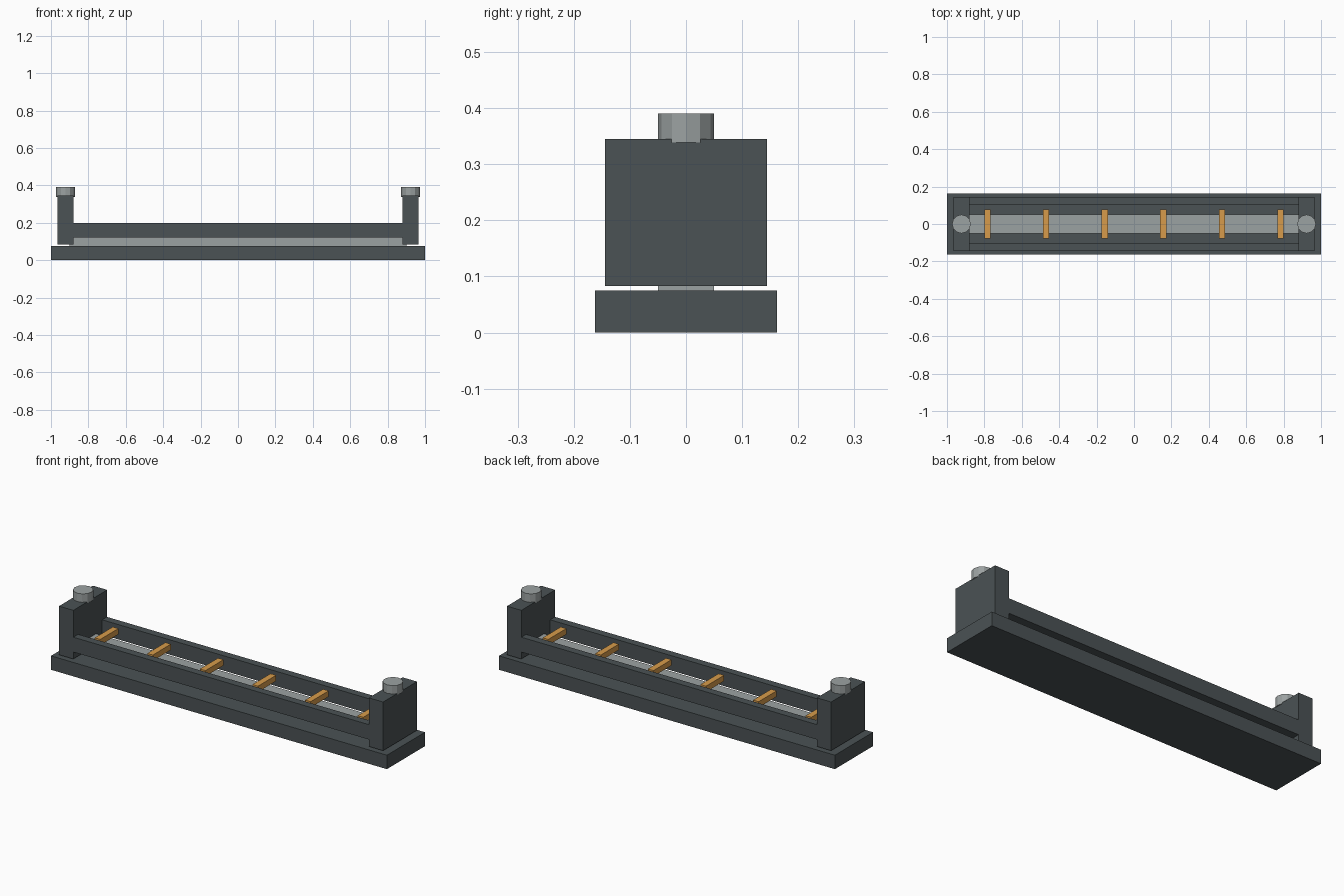
import bpy, bmesh
from mathutils import Matrix

if "Cube" in bpy.data.objects:
    bpy.data.objects.remove(bpy.data.objects["Cube"])


def material(name, color):
    m = bpy.data.materials.new(name)
    m.diffuse_color = (*color, 1)
    m.use_nodes = True
    m.node_tree.nodes["Principled BSDF"].inputs["Base Color"].default_value = m.diffuse_color
    return m


DARK = material("dark_casing", (0.07, 0.085, 0.09))
STEEL = material("steel", (0.33, 0.36, 0.36))
ORANGE = material("amber", (0.68, 0.33, 0.07))


def finish(name, bm, mat):
    mesh = bpy.data.meshes.new(name)
    bm.to_mesh(mesh)
    bm.free()
    mesh.materials.append(mat)
    obj = bpy.data.objects.new(name, mesh)
    bpy.context.collection.objects.link(obj)
    return obj


def box(name, lo, hi, mat):
    size = [b - a for a, b in zip(lo, hi)]
    mid = [(a + b) / 2 for a, b in zip(lo, hi)]
    bm = bmesh.new()
    bmesh.ops.create_cube(bm, size=1, matrix=Matrix.Translation(mid) @ Matrix.Diagonal((*size, 1)))
    return finish(name, bm, mat)


def cylinder(name, x, radius, z0, z1, mat):
    bm = bmesh.new()
    bmesh.ops.create_cone(bm, cap_ends=True, segments=12, radius1=radius, radius2=radius,
                          depth=z1 - z0, matrix=Matrix.Translation((x, 0, (z0 + z1) / 2)))
    # 12 flat sides with a corner on the x axis
    return finish(name, bm, mat)


# Base plate and central strip
box("base_plate", (-1, -0.162, 0), (1, 0.162, 0.075), DARK)
box("centre_strip", (-0.9, -0.05, 0.075), (0.9, 0.05, 0.145), STEEL)

# Side rails
for side, y0, y1 in (("front", -0.143, -0.102), ("back", 0.102, 0.143)):
    box(side + "_rail", (-0.882, y0, 0.12), (0.882, y1, 0.2), DARK)

# End blocks with screw heads on top
for side, s in (("left", -1), ("right", 1)):
    c = s * 0.9225
    box(side + "_end_block", (c - 0.0425, -0.144, 0.083), (c + 0.0425, 0.144, 0.345), DARK)
    cylinder(side + "_screw_head", c, 0.05, 0.339, 0.39, STEEL)

# Cross bars spaced evenly along the strip
for i in range(6):
    x = -0.783 + i * 0.3132
    box(f"cross_bar_{i + 1}", (x - 0.0165, -0.077, 0.162), (x + 0.0165, 0.077, 0.193), ORANGE)
